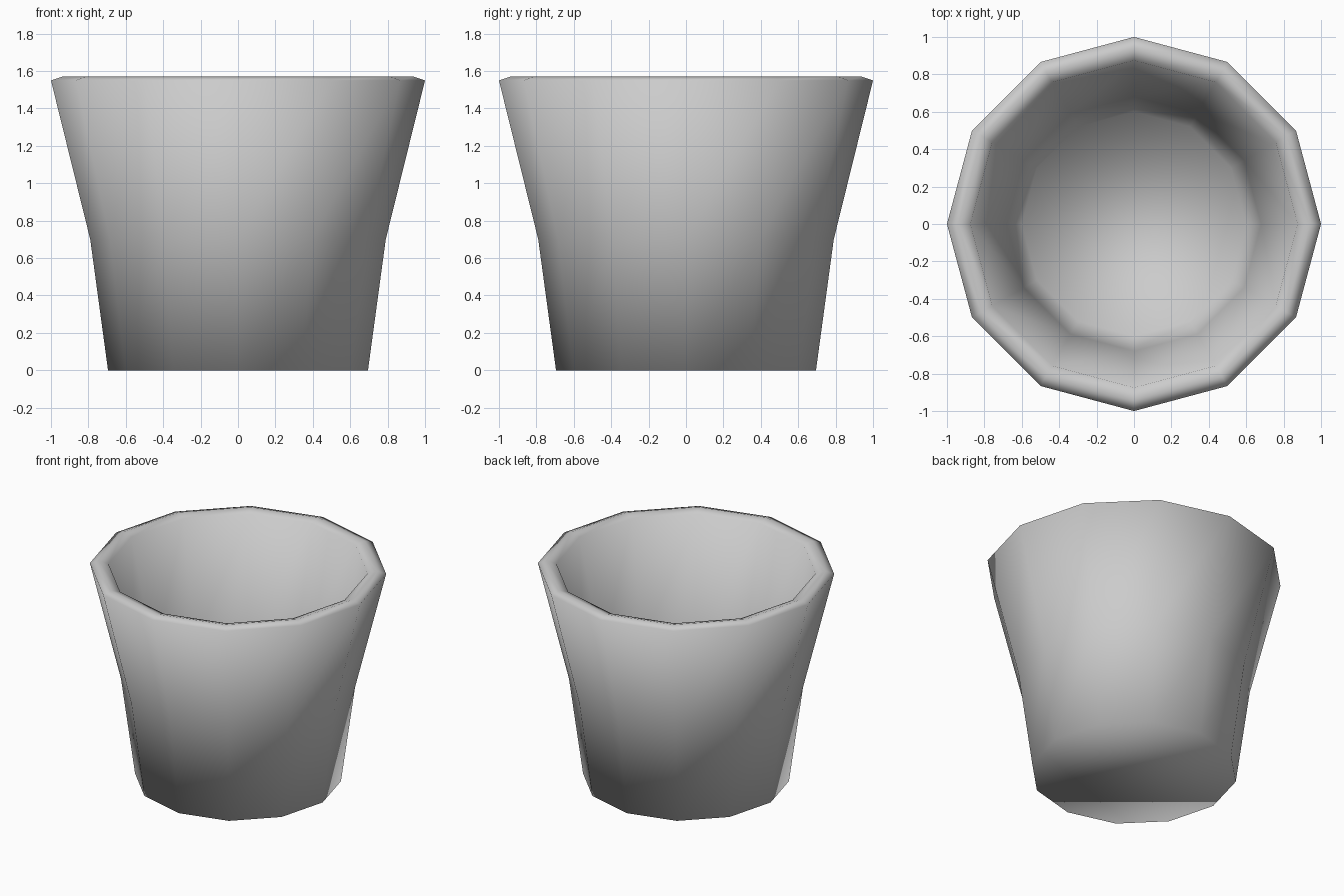
import bpy, bmesh
from math import cos, sin, pi

if "Cube" in bpy.data.objects:
    bpy.data.objects.remove(bpy.data.objects["Cube"])

SIDES = 12

# Profile (radius, height): outer base -> waist -> lip -> inner wall -> inner floor
PROFILE = [
    (0.695, 0.0), (0.79, 0.70), (1.0, 1.55), (0.94, 1.57),
    (0.875, 1.55), (0.68, 0.70), (0.60, 0.12),
]


def lathe(name, profile, sides):
    """Spin a profile into a closed, smooth-shaded faceted solid."""
    bm = bmesh.new()
    rings = [[bm.verts.new((r * cos(2 * pi * i / sides), r * sin(2 * pi * i / sides), z))
              for i in range(sides)] for r, z in profile]
    for a, b in zip(rings, rings[1:]):
        for i in range(sides):
            j = (i + 1) % sides
            bm.faces.new((a[i], a[j], b[j], b[i]))
    bm.faces.new(rings[0][::-1])   # underside
    bm.faces.new(rings[-1])        # inner floor
    bmesh.ops.recalc_face_normals(bm, faces=bm.faces)
    for f in bm.faces:
        f.smooth = True
    mesh = bpy.data.meshes.new(name)
    bm.to_mesh(mesh)
    bm.free()
    obj = bpy.data.objects.new(name, mesh)
    bpy.context.collection.objects.link(obj)
    return obj


# Hollow twelve-sided pot
lathe("pot", PROFILE, SIDES)
